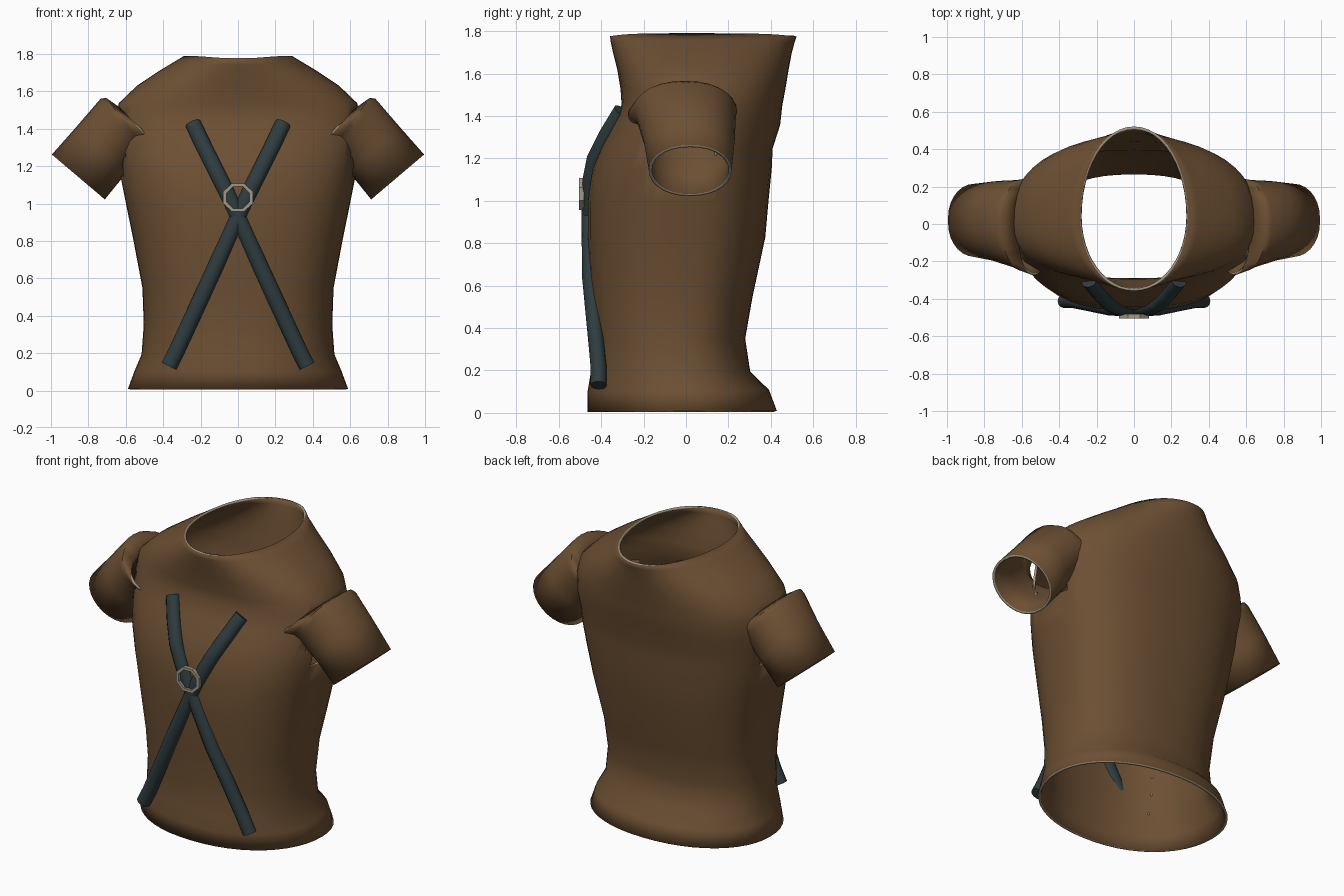
import bpy, bmesh, math
from mathutils import Vector
from mathutils.bvhtree import BVHTree

if "Cube" in bpy.data.objects:
    bpy.data.objects.remove(bpy.data.objects["Cube"])


def material(name, rgb):
    m = bpy.data.materials.new(name)
    m.diffuse_color = (*rgb, 1)
    m.use_nodes = True
    m.node_tree.nodes["Principled BSDF"].inputs["Base Color"].default_value = m.diffuse_color
    return m


BROWN = material("brown_cloth", (0.15, 0.079, 0.033))
SLATE = material("dark_slate_leather", (0.028, 0.045, 0.05))
BEIGE = material("pale_trim", (0.36, 0.31, 0.23))


def finish(name, bm, mats, angle=50):
    bmesh.ops.recalc_face_normals(bm, faces=bm.faces)
    me = bpy.data.meshes.new(name)
    bm.to_mesh(me)
    bm.free()
    ob = bpy.data.objects.new(name, me)
    bpy.context.collection.objects.link(ob)
    for m in mats:
        me.materials.append(m)
    bpy.ops.object.select_all(action='DESELECT')
    ob.select_set(True)
    bpy.context.view_layer.objects.active = ob
    bpy.ops.object.shade_smooth_by_angle(angle=math.radians(angle))
    return ob


def loft(rings, capped=False):
    bm = bmesh.new()
    loops = [[bm.verts.new(p) for p in ring] for ring in rings]
    n = len(loops[0])
    for a, b in zip(loops, loops[1:]):
        for i in range(n):
            j = (i + 1) % n
            bm.faces.new((a[i], a[j], b[j], b[i]))
    if capped:
        bm.faces.new(loops[0])
        bm.faces.new(loops[-1])
    return bm


def add_hem(ob, thickness):
    # cloth thickness, with the cut edges in the trim colour
    s = ob.modifiers.new("hem", 'SOLIDIFY')
    s.thickness = thickness
    s.offset = -1
    s.material_offset_rim = 1


def power(v, e):
    return math.copysign(abs(v) ** (2 / e), v)


# Torso: height, half width, front y, back y, middle y, squareness
PROFILE = [
    (0.005, 0.575, -0.45, 0.415, 0.0, 2.1),
    (0.10, 0.54, -0.45, 0.38, 0.0, 2.2),
    (0.19, 0.502, -0.435, 0.29, -0.03, 2.3),
    (0.35, 0.49, -0.42, 0.265, -0.04, 2.4),
    (0.55, 0.497, -0.44, 0.30, -0.03, 2.5),
    (0.83, 0.55, -0.45, 0.36, -0.01, 2.5),
    (1.00, 0.585, -0.45, 0.375, 0.0, 2.5),
    (1.15, 0.615, -0.43, 0.39, 0.0, 2.5),
    (1.25, 0.628, -0.39, 0.395, 0.0, 2.5),
    (1.36, 0.64, -0.335, 0.43, 0.0, 2.5),
    (1.45, 0.645, -0.29, 0.44, 0.0, 2.4),
    (1.53, 0.625, -0.295, 0.455, 0.0, 2.3),
    (1.62, 0.53, -0.31, 0.47, 0.01, 2.2),
    (1.70, 0.41, -0.33, 0.485, 0.02, 2.1),
    (1.745, 0.335, -0.34, 0.497, 0.03, 2.0),
    (1.778, 0.28, -0.345, 0.508, 0.04, 2.0),
]


def torso_ring(z, w, front, back, mid, e, n=48):
    ring = []
    for i in range(n):
        a = 2 * math.pi * i / n
        s = power(math.sin(a), e)
        depth = back - mid if s > 0 else mid - front
        ring.append((w * power(math.cos(a), e), mid + depth * s, z))
    return ring


bm = loft([torso_ring(*row) for row in PROFILE])
surface = BVHTree.FromBMesh(bm)
# open armholes hidden inside the sleeves
holes = []
for f in bm.faces:
    c = f.calc_center_median()
    if abs(c.x) > 0.48 and abs(c.y) < 0.15 and 1.19 < c.z < 1.46:
        holes.append(f)
bmesh.ops.delete(bm, geom=holes, context='FACES')
add_hem(finish("torso", bm, [BROWN, BEIGE]), 0.014)

# Sleeves: upper edge (x, z), lower edge (x, z), middle y, half depth
SLEEVE = [
    ((0.995, 1.262), (0.712, 1.022), 0.02, 0.195),
    ((0.86, 1.415), (0.60, 1.16), 0.015, 0.215),
    ((0.735, 1.56), (0.52, 1.25), 0.0, 0.235),
    ((0.705, 1.565), (0.49, 1.28), -0.005, 0.245),
    ((0.62, 1.505), (0.45, 1.31), -0.02, 0.255),
]
for side, label in ((-1, "left"), (1, "right")):
    rings = []
    for up, low, y, d in SLEEVE:
        ring = []
        for i in range(28):
            a = 2 * math.pi * i / 28
            t = 0.5 + 0.5 * math.cos(a)
            ring.append((side * (low[0] + (up[0] - low[0]) * t),
                         y + d * power(math.sin(a), 2.2),
                         low[1] + (up[1] - low[1]) * t))
        rings.append(ring)
    add_hem(finish(label + "_sleeve", loft(rings), [BROWN, BEIGE]), 0.014)

# Crossed straps: one padded band, swept along a path on each diagonal
PATH = [(-0.24, -0.305, 1.425), (-0.185, -0.375, 1.31), (-0.13, -0.43, 1.20),
        (-0.08, -0.45, 1.10), (0.0, -0.455, 0.93), (0.13, -0.452, 0.64),
        (0.26, -0.425, 0.36), (0.325, -0.412, 0.22), (0.37, -0.412, 0.13)]
for side, label in ((-1, "left"), (1, "right")):
    pts = [Vector((side * x, y, z)) for x, y, z in PATH]
    rings = []
    for k, p in enumerate(pts):
        t = (pts[min(k + 1, len(pts) - 1)] - pts[max(k - 1, 0)]).normalized()
        out = Vector((0, -1, 0))
        out = (out - t * out.dot(t)).normalized()
        across = t.cross(out)
        rings.append([p + across * 0.043 * math.cos(a) + out * 0.038 * math.sin(a)
                      for a in (2 * math.pi * i / 12 for i in range(12))])
    finish(label + "_strap", loft(rings, capped=True), [SLATE])

# Chest ring: octagonal loop with a square section
bm = bmesh.new()
N = 8
SECTION = [(0.066, -0.488), (0.066, -0.504), (0.086, -0.504), (0.086, -0.480)]
loops = []
for i in range(N):
    a = 2 * math.pi * (i + 0.5) / N
    loops.append([bm.verts.new((r * math.cos(a), y, 1.032 + 0.95 * r * math.sin(a)))
                  for r, y in SECTION])
for i in range(N):
    a, b = loops[i], loops[(i + 1) % N]
    for j in range(4):
        k = (j + 1) % 4
        bm.faces.new((a[j], a[k], b[k], b[j]))
finish("chest_ring", bm, [BEIGE], 30)

# Rivets: a column down each side of the front
bm = bmesh.new()
for side in (-1, 1):
    for i in range(8):
        z = 1.09 - i * 0.122
        x = side * (0.445 - i * 0.0095)
        hit = surface.ray_cast(Vector((x, -1, z)), Vector((0, 1, 0)))[0]
        made = bmesh.ops.create_icosphere(bm, subdivisions=1, radius=0.008)
        bmesh.ops.translate(bm, verts=made["verts"], vec=hit)
finish("rivets", bm, [BEIGE])
